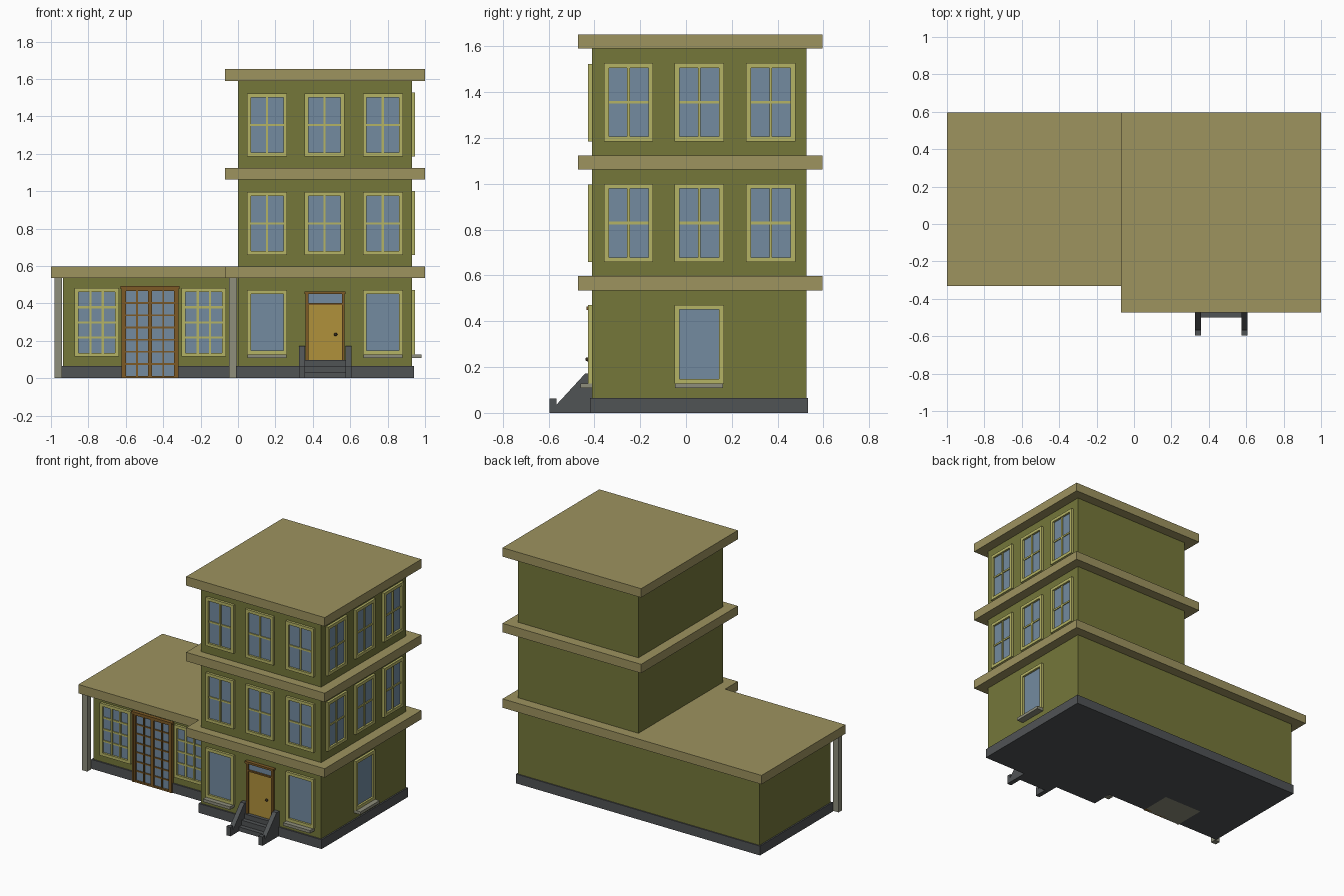
import bpy
import bmesh

if "Cube" in bpy.data.objects:
    bpy.data.objects.remove(bpy.data.objects["Cube"], do_unlink=True)


def make_material(name, hex_code):
    """Flat material from an sRGB hex string."""
    rgb = []
    for i in range(0, 6, 2):
        c = int(hex_code[i:i + 2], 16) / 255
        rgb.append(c / 12.92 if c <= 0.04045 else ((c + 0.055) / 1.055) ** 2.4)
    mat = bpy.data.materials.new(name)
    mat.use_nodes = True
    mat.diffuse_color = (*rgb, 1)
    mat.node_tree.nodes["Principled BSDF"].inputs["Base Color"].default_value = (*rgb, 1)
    return mat


WALL = make_material("olive wall", "75773A")
TRIM = make_material("tan roof", "9D935F")
FRAME = make_material("pale window frame", "B5B365")
GLASS = make_material("blue glass", "738BA0")
BASE = make_material("dark grey base", "505355")
BROWN = make_material("brown wood", "7D5A26")
DOOR = make_material("golden door", "B0913B")
STONE = make_material("light stone", "8E8E7C")
KNOB = make_material("dark knob", "3A3022")


class Part:
    """Collects boxes and prisms into one object."""

    def __init__(self, name):
        self.name, self.bm, self.mats = name, bmesh.new(), []

    def paint(self, faces, mat):
        if mat not in self.mats:
            self.mats.append(mat)
        for f in faces:
            f.material_index = self.mats.index(mat)

    def box(self, x, y, z, mat):
        verts = bmesh.ops.create_cube(self.bm, size=1)["verts"]
        for v in verts:
            for axis, span in enumerate((x, y, z)):
                lo, hi = sorted(span)
                v.co[axis] = hi if v.co[axis] > 0 else lo
        self.paint({f for v in verts for f in v.link_faces}, mat)
        return self

    def prism(self, profile, x, mat):
        face = self.bm.faces.new([self.bm.verts.new((x[0], y, z)) for y, z in profile])
        out = bmesh.ops.extrude_face_region(self.bm, geom=[face])["geom"]
        moved = [g for g in out if isinstance(g, bmesh.types.BMVert)]
        bmesh.ops.translate(self.bm, verts=moved, vec=(x[1] - x[0], 0, 0))
        self.paint({f for v in moved for f in v.link_faces} | {face}, mat)
        return self

    def done(self):
        bmesh.ops.recalc_face_normals(self.bm, faces=self.bm.faces)
        mesh = bpy.data.meshes.new(self.name)
        self.bm.to_mesh(mesh)
        self.bm.free()
        for m in self.mats:
            mesh.materials.append(m)
        obj = bpy.data.objects.new(self.name, mesh)
        bpy.context.collection.objects.link(obj)
        return obj


def box(name, x, y, z, mat):
    return Part(name).box(x, y, z, mat).done()


FRONT, SIDE, WING = -0.41, 0.93, -0.26   # wall planes


def glazed(name, plane, u, z, cols, rows, mat=FRAME, rim=0.021, bar=0.012, sill=False, side=False):
    """Framed pane with a grid of glazing bars, on a front or side wall."""
    part = Part(name)

    def put(us, zs, depth, m):
        if side:
            part.box((plane - 0.005, plane + depth), us, zs, m)
        else:
            part.box(us, (plane + 0.005, plane - depth), zs, m)

    (u0, u1), (z0, z1) = u, z
    put((u0 + rim, u1 - rim), (z0 + rim, z1 - rim), 0.003, GLASS)
    for a in (u0, u1 - rim):
        put((a, a + rim), z, 0.017, mat)
    for b in (z0, z1 - rim):
        put((u0 + rim, u1 - rim), (b, b + rim), 0.017, mat)
    for i in range(1, cols):
        c = u0 + rim + (u1 - u0 - 2 * rim) * i / cols
        put((c - bar / 2, c + bar / 2), (z0 + rim, z1 - rim), 0.011, mat)
    for i in range(1, rows):
        c = z0 + rim + (z1 - z0 - 2 * rim) * i / rows
        put((u0 + rim, u1 - rim), (c - bar / 2, c + bar / 2), 0.009, mat)
    if sill:
        put((u0 + 0.003, u1 - 0.003), (z0 - 0.02, z0), 0.05, STONE)
    return part.done()


# Walls
box("tower_walls", (0, SIDE), (FRONT, 0.525), (0.06, 1.6), WALL)
box("wing_walls", (-0.935, 0), (WING, 0.525), (0.06, 0.54), WALL)

# Plinth, with a gap under the garden doors
box("tower_plinth", (-0.01, 0.94), (-0.42, 0.533), (0, 0.065), BASE)
plinth = Part("wing_plinth")
plinth.box((-0.945, -0.01), (-0.05, 0.533), (0, 0.065), BASE)
plinth.box((-0.945, -0.62), (-0.27, -0.05), (0, 0.065), BASE)
plinth.box((-0.32, -0.01), (-0.27, -0.05), (0, 0.065), BASE)
plinth.done()
box("door_threshold", (-0.62, -0.32), (-0.275, -0.05), (0, 0.006), STONE)

# Floor cornices and roofs
for name, z in (("lower_cornice", 0.535), ("middle_cornice", 1.062), ("tower_roof", 1.59)):
    box(name, (-0.07, 1), (-0.472, 0.595), (z, z + 0.062), TRIM)
box("wing_roof", (-1, -0.07), (-0.332, 0.595), (0.535, 0.597), TRIM)

# Porch posts
for name, x in (("left_post", -0.048), ("right_post", -0.982)):
    box(name, (x, x + 0.042), (-0.32, -0.28), (0, 0.54), STONE)

# Upper floor windows on the front and side
for floor, z in (("middle", 0.658), ("top", 1.185)):
    for i, u in enumerate((0.048, 0.355, 0.667)):
        glazed(f"{floor}_front_window_{i + 1}", FRONT, (u, u + 0.215), (z, z + 0.338), 2, 2)
    for i, u in enumerate((-0.358, -0.05, 0.262)):
        glazed(f"{floor}_side_window_{i + 1}", SIDE, (u, u + 0.215), (z, z + 0.342), 2, 2, side=True)

# Ground floor windows with sills
for i, u in enumerate((0.048, 0.667)):
    glazed(f"ground_front_window_{i + 1}", FRONT, (u, u + 0.215), (0.128, 0.472), 1, 1, sill=True)
glazed("ground_side_window", SIDE, (-0.05, 0.165), (0.128, 0.472), 1, 1, sill=True, side=True)

# Wing windows and glazed garden doors
for i, u in enumerate((-0.875, -0.302)):
    glazed(f"wing_window_{i + 1}", WING, (u, u + 0.238), (0.115, 0.482), 3, 4)
for i, u in enumerate((-0.61, -0.47)):
    glazed(f"garden_door_{i + 1}", WING, (u, u + 0.14), (0, 0.478), 2, 7, mat=BROWN, rim=0.011, bar=0.009)
surround = Part("garden_door_surround")
for x in (-0.622, -0.33):
    surround.box((x, x + 0.012), (WING + 0.01, WING - 0.02), (0, 0.478), BROWN)
surround.box((-0.627, -0.313), (WING + 0.01, WING - 0.024), (0.478, 0.492), BROWN)
surround.done()

# Entrance door with transom
entry = Part("entrance_door")
for x in (0.362, 0.556):
    entry.box((x, x + 0.014), (FRONT + 0.005, FRONT - 0.018), (0.09, 0.45), BROWN)
entry.box((0.356, 0.576), (FRONT + 0.005, FRONT - 0.025), (0.45, 0.464), BROWN)
entry.box((0.376, 0.556), (FRONT + 0.005, FRONT - 0.014), (0.392, 0.402), BROWN)
entry.box((0.376, 0.556), (FRONT + 0.005, FRONT - 0.003), (0.402, 0.45), GLASS)
entry.box((0.376, 0.556), (FRONT + 0.005, FRONT - 0.006), (0.09, 0.392), DOOR)
entry.done()
bpy.ops.mesh.primitive_uv_sphere_add(segments=12, ring_count=8, radius=0.009, location=(0.522, FRONT - 0.02, 0.234))
knob = bpy.context.object
knob.name = "door_knob"
knob.data.materials.append(KNOB)
bpy.ops.object.shade_smooth_by_angle()

# Entrance steps between sloping side walls
steps = Part("entrance_steps")
for front, top in ((-0.50, 0.03), (-0.47, 0.065), (-0.44, 0.098)):
    steps.box((0.355, 0.58), (front, FRONT), (0, top), BASE)
steps.done()
cheek = [(-0.405, 0), (-0.595, 0), (-0.595, 0.062), (-0.566, 0.062),
         (-0.566, 0.035), (-0.44, 0.172), (-0.405, 0.172)]
for name, x in (("right_step_wall", 0.326), ("left_step_wall", 0.574)):
    Part(name).prism(cheek, (x, x + 0.032), BASE).done()
